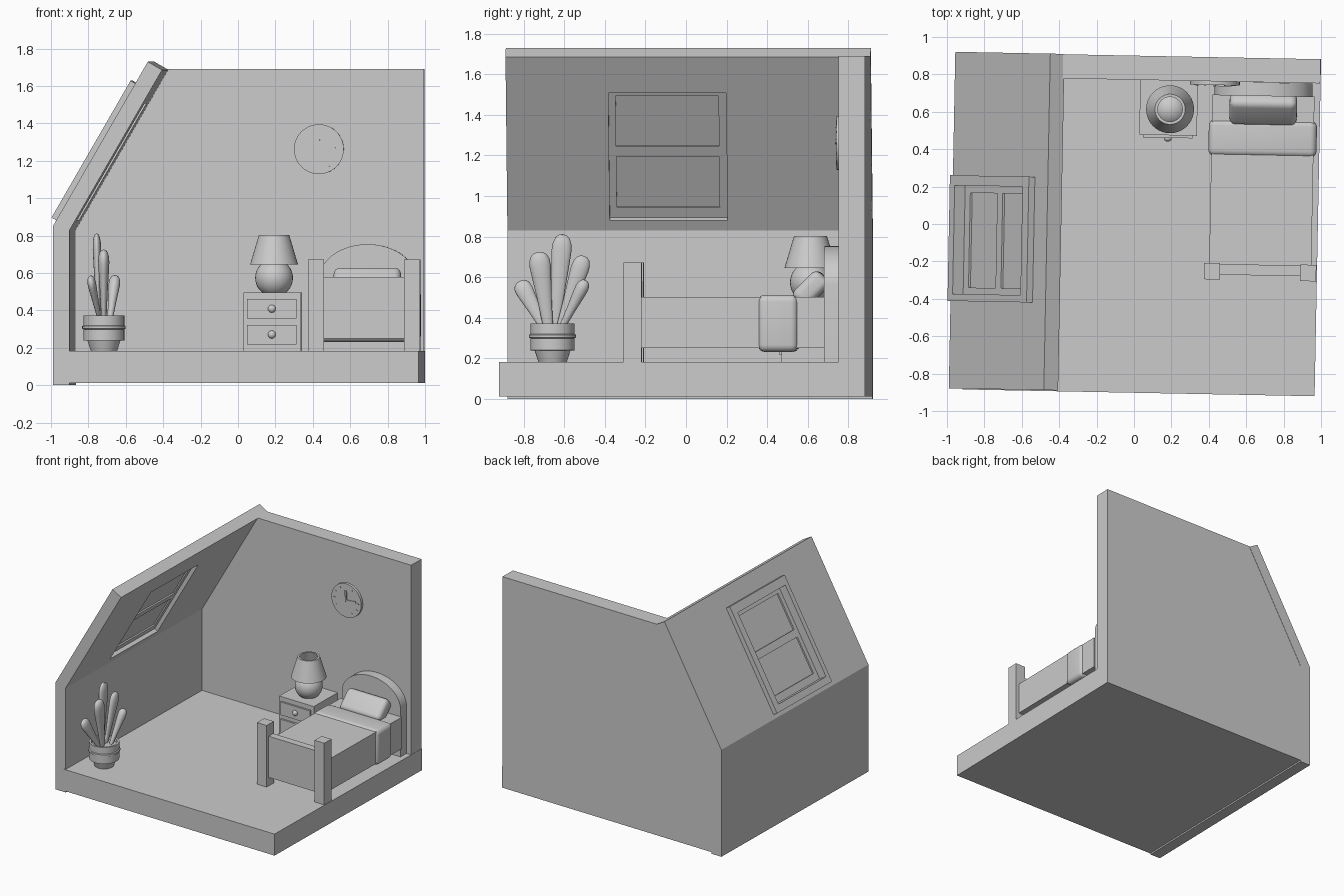
import bpy, bmesh, math
from mathutils import Matrix, Vector

if "Cube" in bpy.data.objects:
    bpy.data.objects.remove(bpy.data.objects["Cube"])

TURN = -0.0192   # whole room is turned slightly about z
FLOOR = 0.183


def finish(name, bm, smooth=False):
    bmesh.ops.recalc_face_normals(bm, faces=bm.faces[:])
    me = bpy.data.meshes.new(name)
    bm.to_mesh(me)
    bm.free()
    if smooth:
        me.polygons.foreach_set("use_smooth", [True] * len(me.polygons))
        me.set_sharp_from_angle(angle=math.radians(35))
    ob = bpy.data.objects.new(name, me)
    ob.rotation_euler.z = TURN
    bpy.context.collection.objects.link(ob)
    return ob


def slope(s, y, n):
    """Roof coordinates: s up the slope, n outward."""
    return (-0.973 + 0.5 * s - 0.866 * n, y, 0.85 + 0.866 * s + 0.5 * n)


def box(name, x, y, z, bevel=0, mat=None, place=None):
    bm = bmesh.new()
    bmesh.ops.create_cube(bm, size=1)
    for v in bm.verts:
        v.co = [a[0] + (c + 0.5) * (a[1] - a[0]) for a, c in zip((x, y, z), v.co)]
        if place:
            v.co = place(*v.co)
    if bevel:
        bmesh.ops.bevel(bm, geom=bm.edges[:], offset=bevel, segments=5,
                        profile=0.5, affect='EDGES')
    if mat:
        bm.transform(mat)
    return finish(name, bm, bool(bevel))


def ring(name, outer, inner, n0, n1):
    """Rectangular frame lying in the roof slope; rects are (s0, s1, y0, y1)."""
    bm = bmesh.new()
    loops = []
    for r, n in ((outer, n0), (outer, n1), (inner, n1), (inner, n0)):
        c = ((r[0], r[2]), (r[1], r[2]), (r[1], r[3]), (r[0], r[3]))
        loops.append([bm.verts.new(slope(s, y, n)) for s, y in c])
    for k in range(4):
        a, b = loops[k], loops[(k + 1) % 4]
        for i in range(4):
            j = (i + 1) % 4
            bm.faces.new((a[i], a[j], b[j], b[i]))
    return finish(name, bm)


def prism(name, pts, y0, y1, smooth=False):
    """Profile in x-z pushed along y."""
    bm = bmesh.new()
    f = bm.faces.new([bm.verts.new((x, y0, z)) for x, z in pts])
    ext = bmesh.ops.extrude_face_region(bm, geom=[f])["geom"]
    for v in ext:
        if isinstance(v, bmesh.types.BMVert):
            v.co.y = y1
    return finish(name, bm, smooth)


def lathe(name, prof, mat, steps=40, closed=False):
    bm = bmesh.new()
    vs = [bm.verts.new((r, 0, z)) for r, z in prof]
    pairs = list(zip(vs, vs[1:])) + ([(vs[-1], vs[0])] if closed else [])
    es = [bm.edges.new(p) for p in pairs]
    bmesh.ops.spin(bm, geom=vs + es, cent=(0, 0, 0), axis=(0, 0, 1),
                   angle=math.tau, steps=steps, use_duplicate=False)
    bmesh.ops.remove_doubles(bm, verts=bm.verts[:], dist=1e-5)
    bm.transform(mat)
    return finish(name, bm, True)


def ball(name, centre, scale):
    bm = bmesh.new()
    bmesh.ops.create_uvsphere(bm, u_segments=32, v_segments=18, radius=1)
    bm.transform(Matrix.Translation(centre) @ Matrix.Diagonal((*scale, 1)))
    return finish(name, bm, True)


# Room shell
box("floor", (-0.9, 0.983), (-0.902, 0.9), (0.012, FLOOR))
prism("left_wall", [(-0.973, 0), (-0.883, 0), (-0.883, 0.83), (-0.973, 0.85)], -0.897, 0.902)
prism("back_wall", [(-0.93, 0.012), (0.981, 0.012), (0.981, 1.69), (-0.43, 1.69),
                    (-0.93, 0.835)], 0.771, 0.9)
opening = (0.085, 0.81, -0.392, 0.188)
ring("sloped_roof", (0, 1.016, -0.897, 0.902), opening, -0.088, 0)

# Roof window: outer casing, two sashes, glass
ring("window_casing", (0.032, 0.877, -0.43, 0.242), opening, -0.002, 0.037)
for label, s0, s1, g0, g1 in (("lower", 0.085, 0.46, 0.141, 0.43),
                              ("upper", 0.46, 0.81, 0.488, 0.775)):
    ring(label + "_sash", (s0, s1, -0.392, 0.188), (g0, g1, -0.357, 0.15), -0.058, -0.028)
    box(label + "_glass", (g0, g1), (-0.357, 0.15), (-0.048, -0.04), place=slope)

# Clock on the back wall, drawn in x-z facing -y
CX, CZ = 0.418, 1.262
circle = [(CX + 0.133 * math.cos(math.tau * i / 48), CZ + 0.133 * math.sin(math.tau * i / 48))
          for i in range(48)]
prism("clock_face", circle, 0.751, 0.773, True)


def clock_bar(name, r0, r1, w, deg, y0):
    m = Matrix.Translation((CX, 0, CZ)) @ Matrix.Rotation(math.radians(deg), 4, 'Y')
    box(name, (-w / 2, w / 2), (y0, 0.752), (r0, r1), mat=m)


for i in range(12):
    big = i % 3 == 0
    clock_bar(f"clock_tick_{i}", 0.09 if big else 0.1, 0.112, 0.007 if big else 0.005, i * 30, 0.748)
clock_bar("minute_hand", -0.008, 0.078, 0.013, -2, 0.743)
clock_bar("hour_hand", -0.008, 0.088, 0.013, 84, 0.745)

# Bed
BX = 0.679
for side, x in (("left", BX - 0.3), ("right", BX + 0.214)):
    box(side + "_foot_post", (x, x + 0.086), (-0.288, -0.2), (FLOOR, 0.673))
box("footboard", (BX - 0.22, BX + 0.22), (-0.262, -0.205), (0.25, 0.578))
arch = [(BX + 0.262 * math.cos(math.pi * i / 32), 0.56 + 0.194 * math.sin(math.pi * i / 32))
        for i in range(33)]
prism("headboard", [(BX - 0.262, FLOOR), (BX + 0.262, FLOOR)] + arch, 0.697, 0.77, True)
box("mattress", (BX - 0.273, BX + 0.273), (-0.21, 0.7), (0.25, 0.502))
box("folded_blanket", (BX - 0.289, BX + 0.289), (0.372, 0.57), (0.232, 0.513), 0.035)
box("pillow", (-0.18, 0.18), (-0.09, 0.09), (-0.052, 0.052), 0.035,
    Matrix.Translation((BX, 0.63, 0.542)) @ Matrix.Rotation(math.radians(45), 4, 'X'))

# Nightstand
box("nightstand", (0.019, 0.327), (0.478, 0.772), (FLOOR, 0.497))
for label, z0 in (("lower", 0.219), ("upper", 0.357)):
    box(label + "_drawer", (0.04, 0.303), (0.464, 0.48), (z0, z0 + 0.104))
    ball(label + "_drawer_knob", (0.172, 0.462, z0 + 0.052), (0.021, 0.018, 0.021))

# Lamp
lamp = Vector((0.181, 0.617, 0))
ball("lamp_base", lamp + Vector((0, 0, 0.574)), (0.101, 0.101, 0.101))
lathe("lamp_shade", [(0.128, 0.646), (0.081, 0.804), (0.066, 0.804), (0.113, 0.646)],
      Matrix.Translation(lamp), closed=True)

# Potted plant
pot = Vector((-0.704, -0.671, 0))
lathe("plant_pot", [(0, FLOOR), (0.07, FLOOR), (0.088, 0.238), (0.109, 0.24), (0.109, 0.299),
                    (0.116, 0.303), (0.116, 0.316), (0.109, 0.32), (0.109, 0.372),
                    (0.094, 0.372), (0.094, 0.345), (0, 0.345)], Matrix.Translation(pot))

# Club-shaped leaves: base (x, y), tip (x, y, z), width, thickness
leaves = [((-0.02, -0.035), (-0.07, -0.165, 0.58), 0.088, 0.045),
          ((0.0, -0.02), (0.0, -0.07, 0.725), 0.105, 0.06),
          ((-0.03, 0.01), (-0.04, 0.05, 0.812), 0.098, 0.045),
          ((-0.01, 0.035), (-0.01, 0.155, 0.705), 0.09, 0.05),
          ((0.03, 0.04), (0.058, 0.165, 0.585), 0.065, 0.062)]
club = [(0, 0), (0.2, 0), (0.25, 0.1), (0.34, 0.4), (0.46, 0.7), (0.5, 0.82),
        (0.47, 0.9), (0.36, 0.96), (0.2, 0.99), (0, 1)]
for i, (b, t, w, d) in enumerate(leaves):
    base, tip = pot + Vector((*b, 0.34)), pot + Vector(t)
    up = (tip - base).normalized()
    ax = (Vector((1, 0, 0)) - up * up.x).normalized()
    rot = Matrix((ax, up.cross(ax), up)).transposed().to_4x4()
    lathe(f"leaf_{i + 1}", club, Matrix.Translation(base) @ rot
          @ Matrix.Diagonal((d, w, (tip - base).length, 1)), 24)
